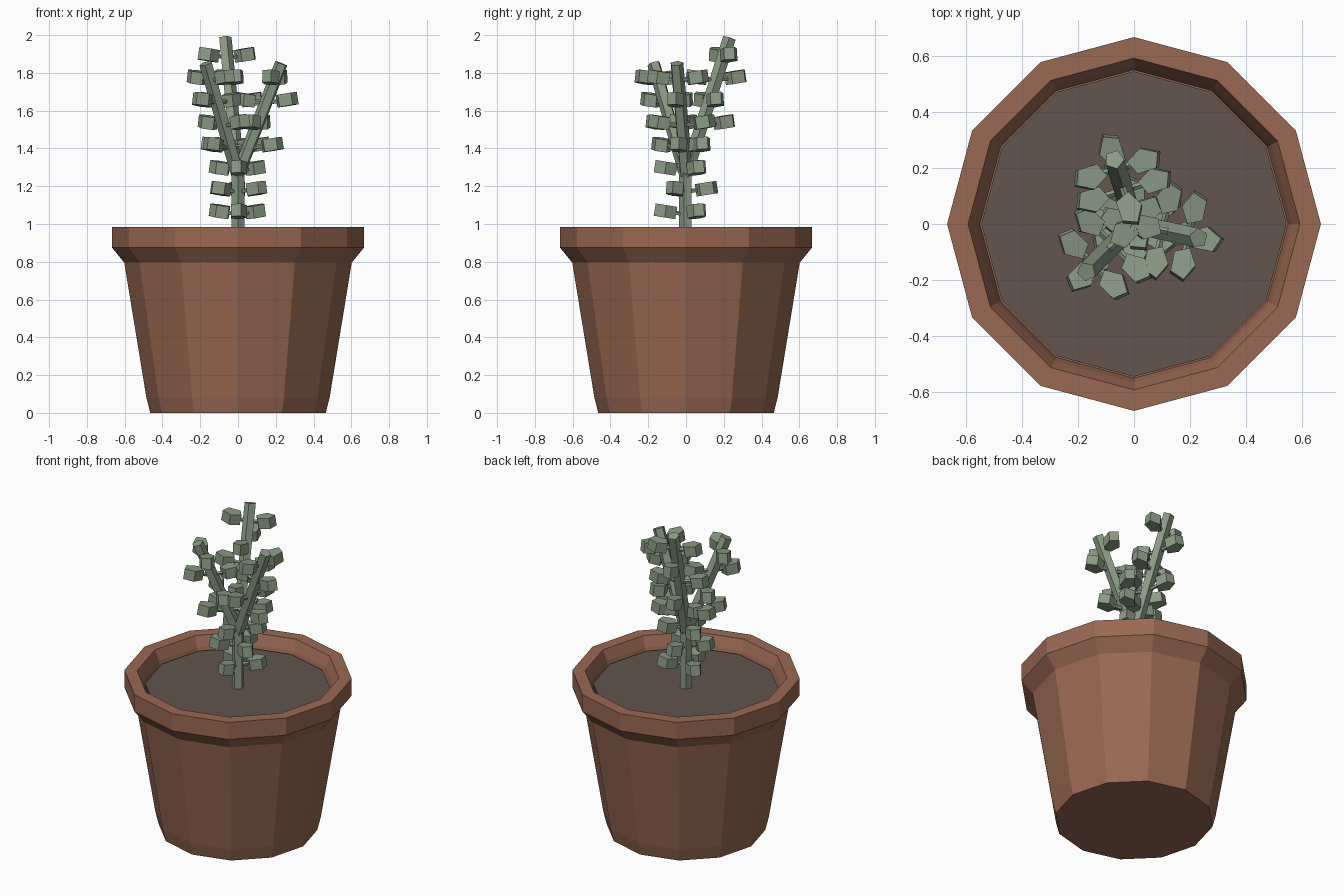
import bpy, bmesh, math
from mathutils import Vector, Matrix

if "Cube" in bpy.data.objects:
    bpy.data.objects.remove(bpy.data.objects["Cube"])


def material(name, rgb):
    m = bpy.data.materials.new(name)
    m.diffuse_color = (*rgb, 1)
    m.use_nodes = True
    m.node_tree.nodes["Principled BSDF"].inputs["Base Color"].default_value = m.diffuse_color
    return m


terracotta = material("terracotta", (0.32, 0.142, 0.085))
soil_brown = material("soil_brown", (0.122, 0.09, 0.074))
leaf_green = material("sage_green", (0.26, 0.325, 0.235))


def finish(bm, name, mat):
    bmesh.ops.recalc_face_normals(bm, faces=bm.faces)
    me = bpy.data.meshes.new(name)
    bm.to_mesh(me)
    bm.free()
    me.materials.append(mat)
    ob = bpy.data.objects.new(name, me)
    bpy.context.collection.objects.link(ob)
    return ob


def lathe(name, profile, mat, sides=12):
    """Closed turned body: first and last rings are capped."""
    bm = bmesh.new()
    rings = [[bm.verts.new((r * math.cos(2 * math.pi * i / sides),
                            r * math.sin(2 * math.pi * i / sides), z))
              for i in range(sides)] for r, z in profile]
    for a, b in zip(rings, rings[1:]):
        for i in range(sides):
            j = (i + 1) % sides
            bm.faces.new((a[i], a[j], b[j], b[i]))
    bm.faces.new(rings[0])
    bm.faces.new(rings[-1])
    return finish(bm, name, mat)


def rod(bm, p, q, r, sides=5):
    """Straight prism from p to q."""
    d = q - p
    rot = d.to_track_quat('Z', 'Y').to_matrix().to_4x4()
    bmesh.ops.create_cone(bm, cap_ends=True, segments=sides, radius1=r, radius2=r,
                          depth=d.length, matrix=Matrix.Translation((p + q) / 2) @ rot)


def leaf(bm, p, azimuth, reach):
    """Chunky pentagonal leaf on a thin stalk, tilted slightly upward."""
    base = (Matrix.Translation(p) @ Matrix.Rotation(azimuth, 4, 'Z')
            @ Matrix.Rotation(math.radians(-9), 4, 'Y'))
    rod(bm, p, base @ Vector((reach - 0.03, 0, 0)), 0.012)
    bmesh.ops.create_cone(bm, cap_ends=True, segments=5, radius1=0.058, radius2=0.058, depth=0.066,
                          matrix=base @ Matrix.Translation((reach, 0, 0))
                          @ Matrix.Diagonal((1.05, 0.8, 1, 1)) @ Matrix.Rotation(math.pi / 2 - 0.3, 4, 'Z'))


# pot and soil
lathe("pot", [(0.465, 0), (0.485, 0.08), (0.602, 0.795), (0.667, 0.875), (0.667, 0.985),
              (0.592, 0.985), (0.565, 0.92), (0.55, 0.86)], terracotta)
lathe("soil", [(0.54, 0.865), (0.545, 0.905)], soil_brown)

# main stem
bm = bmesh.new()
rod(bm, Vector((0, 0, 0.88)), Vector((0, 0, 1.32)), 0.037)
finish(bm, "stem", leaf_green)

# three leaning branches with leaf pairs turned a quarter turn at each level
fork = Vector((0, 0, 1.26))
tips = [(-0.07, 0.23, 1.985), (0.23, -0.05, 1.85), (-0.17, -0.17, 1.85)]
levels = [(1.88, 1.76, 1.64, 1.52, 1.40), (1.76, 1.64, 1.52, 1.40), (1.76, 1.64, 1.52, 1.40)]
for n, (tip, zs) in enumerate(zip(tips, levels), 1):
    tip = Vector(tip)
    bm = bmesh.new()
    rod(bm, fork, tip, 0.036)
    finish(bm, f"branch_{n}", leaf_green)
    bm = bmesh.new()
    out = math.atan2(tip.y, tip.x)
    for k, z in enumerate(zs):
        p = fork.lerp(tip, (z - fork.z) / (tip.z - fork.z))
        turn = math.pi / 2 if k % 2 == 0 else 0
        for half in (0, math.pi):
            leaf(bm, p, out + turn + half, 0.105 + 0.008 * k)
    finish(bm, f"branch_leaves_{n}", leaf_green)

# leaves on the main stem
bm = bmesh.new()
for k, z in enumerate((1.05, 1.17, 1.28)):
    for j in range(3):
        leaf(bm, Vector((0, 0, z)), math.radians(30 + 60 * k + 120 * j), 0.11)
finish(bm, "stem_leaves", leaf_green)
